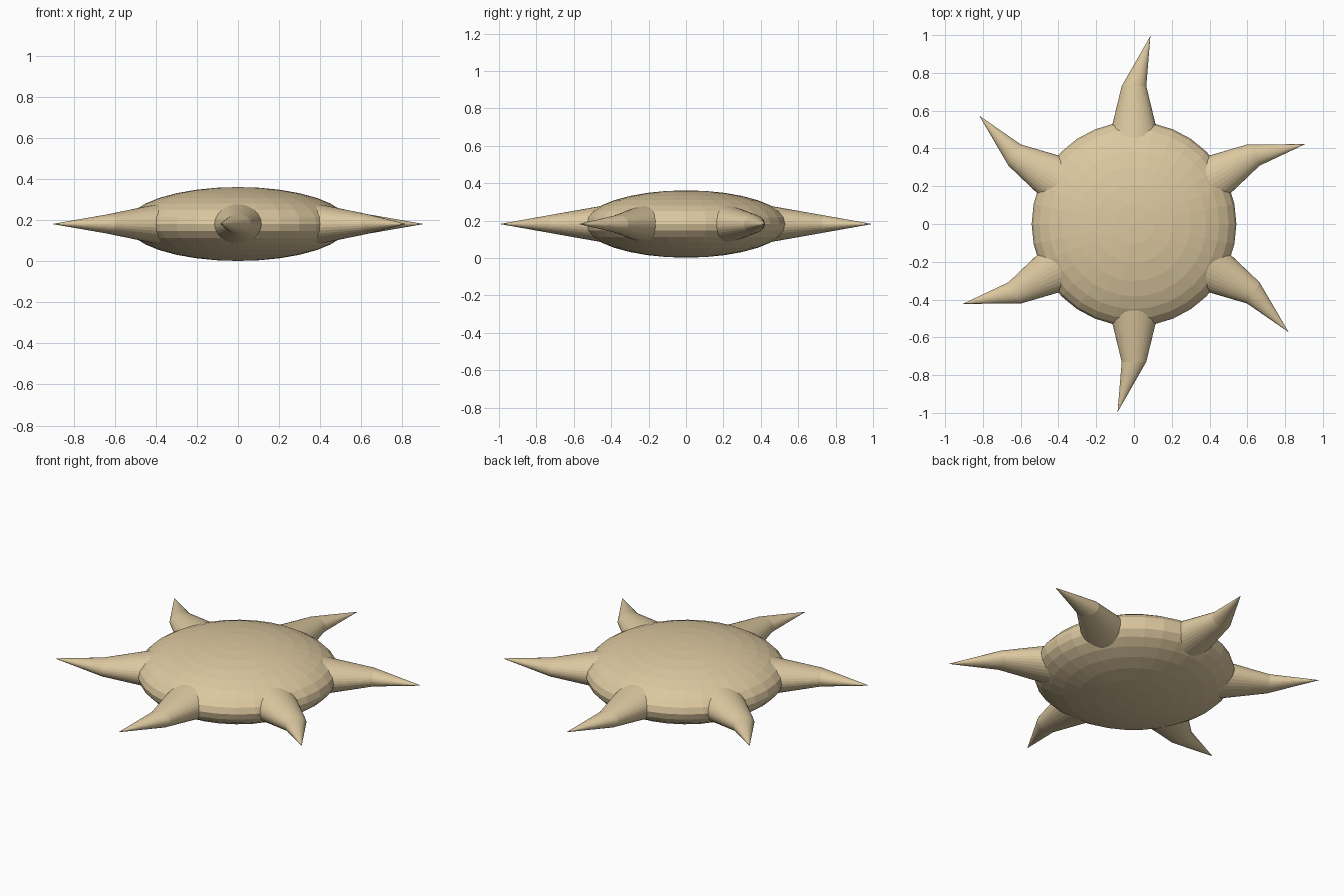
import bpy, bmesh, math
from mathutils import Matrix

if "Cube" in bpy.data.objects:
    bpy.data.objects.remove(bpy.data.objects["Cube"])

ZC = 0.182          # mid height of the model
SQUASH = 0.73       # vertical flattening of each spike


def add_object(name, bm, mat):
    bmesh.ops.recalc_face_normals(bm, faces=bm.faces[:])
    mesh = bpy.data.meshes.new(name)
    bm.to_mesh(mesh)
    bm.free()
    mesh.materials.append(mat)
    ob = bpy.data.objects.new(name, mesh)
    bpy.context.collection.objects.link(ob)
    return ob


sand = bpy.data.materials.new("sand")
sand.diffuse_color = (0.72, 0.58, 0.35, 1)
sand.use_nodes = True
sand.node_tree.nodes["Principled BSDF"].inputs["Base Color"].default_value = sand.diffuse_color

# flattened faceted body
bm = bmesh.new()
bmesh.ops.create_uvsphere(bm, u_segments=32, v_segments=16, radius=1,
                          matrix=Matrix.Translation((0, 0, ZC)) @ Matrix.Diagonal((0.542, 0.542, 0.18, 1)))
add_object("body", bm, sand)


def spike(index, angle, sides=32):
    """Tapered spike pointing outward, its tip bent clockwise."""
    bm = bmesh.new()
    rings = []
    for r, half in ((0.40, 0.145), (0.73, 0.065)):
        rings.append([bm.verts.new((r, half * math.cos(t), half * SQUASH * math.sin(t)))
                      for t in (2 * math.pi * i / sides for i in range(sides))])
    tip = bm.verts.new((0.996, -0.087, 0))
    bm.faces.new(rings[0])
    for i in range(sides):
        j = (i + 1) % sides
        bm.faces.new((rings[0][i], rings[0][j], rings[1][j], rings[1][i]))
        bm.faces.new((rings[1][i], rings[1][j], tip))
    bm.transform(Matrix.Translation((0, 0, ZC)) @ Matrix.Rotation(angle, 4, 'Z'))
    add_object(f"spike_{index}", bm, sand)


# six spikes around the rim
for k in range(6):
    spike(k + 1, math.radians(30 + 60 * k))
